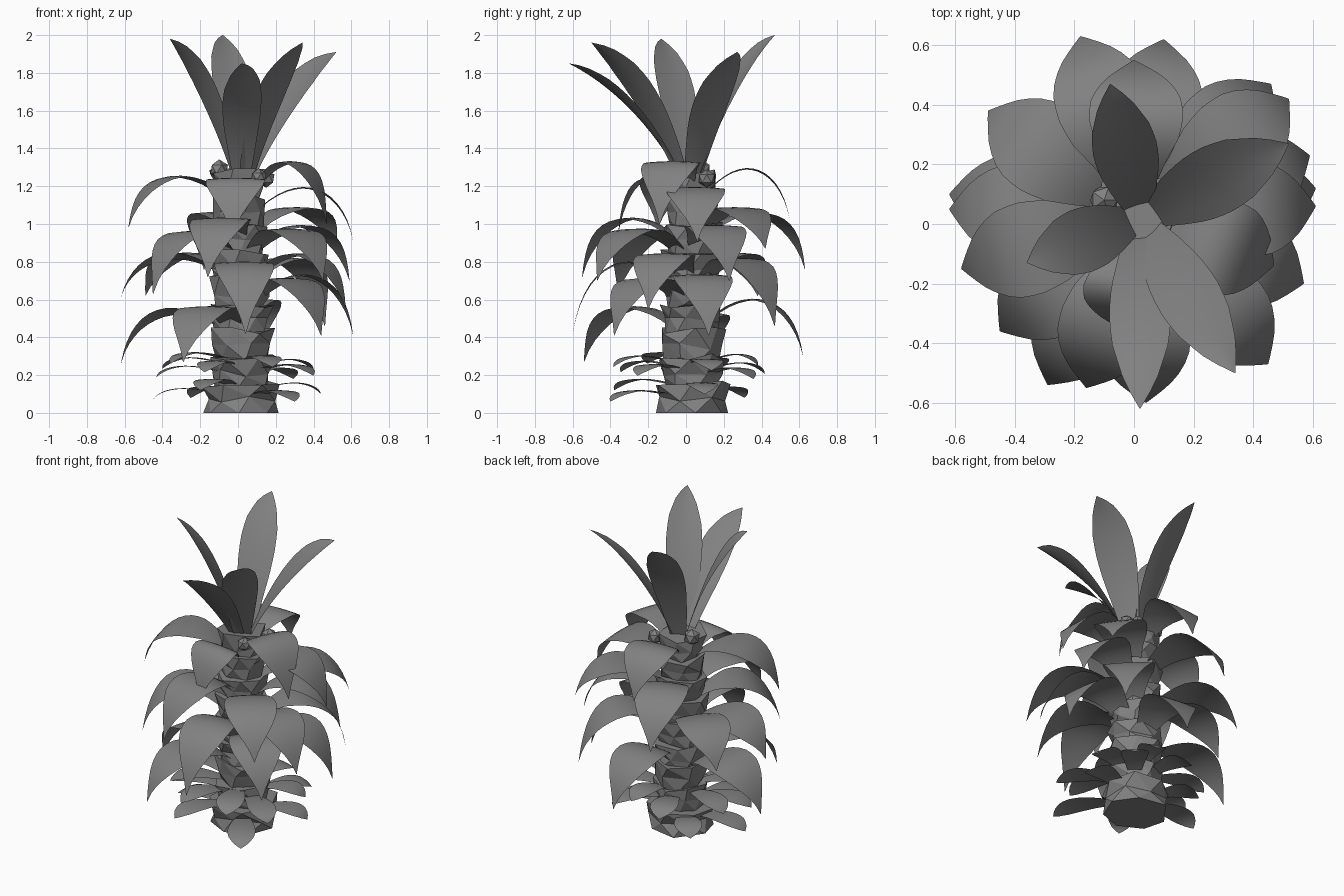
import bpy, bmesh, math, random
from mathutils import Vector

if "Cube" in bpy.data.objects:
    bpy.data.objects.remove(bpy.data.objects["Cube"])

random.seed(4)
grey = bpy.data.materials.new("dark_grey")
grey.diffuse_color = (0.22, 0.22, 0.22, 1)
grey.use_nodes = True
grey.node_tree.nodes["Principled BSDF"].inputs["Base Color"].default_value = grey.diffuse_color


def finish(name, bm, smooth):
    me = bpy.data.meshes.new(name)
    bm.to_mesh(me)
    bm.free()
    for p in me.polygons:
        p.use_smooth = smooth
    me.materials.append(grey)
    ob = bpy.data.objects.new(name, me)
    bpy.context.collection.objects.link(ob)
    return ob


def lerp_profile(profile, t):
    for (a, va), (b, vb) in zip(profile, profile[1:]):
        if t <= b:
            return va + (vb - va) * (t - a) / (b - a)
    return profile[-1][1]


# Leaf blade swept along a bezier, outline given by a width profile
def leaf(name, pts, width, profile, cup=0.0, roll=0.0, n=14):
    p0, p1, p2, p3 = [Vector(p) for p in pts]
    out = p3 - p0
    side = Vector((-out.y, out.x, 0)).normalized() + Vector((0, 0, roll))
    bm = bmesh.new()
    rows = []
    for i in range(n + 1):
        t = i / n
        s = 1 - t
        c = p0 * s**3 + p1 * 3 * s * s * t + p2 * 3 * s * t * t + p3 * t**3
        w = max(lerp_profile(profile, t), 0.01) * width / 2
        rows.append([bm.verts.new(c + side * w * k + Vector((0, 0, cup * w * k * k)))
                     for k in (-1, -0.5, 0, 0.5, 1)])
    for a, b in zip(rows, rows[1:]):
        for j in range(4):
            bm.faces.new((a[j], a[j + 1], b[j + 1], b[j]))
    return finish(name, bm, True)


CX, CY = 0.02, 0.03
DROOP = [(0, .35), (.15, .6), (.3, .9), (.45, 1), (.6, .93), (.75, .64), (.9, .22), (1, 0)]
BLADE = [(0, .45), (.2, .7), (.4, .93), (.55, 1), (.7, .92), (.85, .6), (.95, .25), (1, 0)]


def drooping(name, tip, peak, width, base_r=0.1, rise=0.1, roll=0.0, profile=DROOP):
    x, y, z = tip
    d = Vector((x - CX, y - CY, 0))
    R = d.length
    d.normalize()
    at = lambda r, h: Vector((CX, CY, h)) + d * r
    leaf(name, [at(base_r, peak - rise), at(base_r + .42 * (R - base_r), peak + rise * .9),
                at(R * .9, peak + .02), Vector(tip)], width, profile, -0.05, roll)


# Trunk: stacked, overlapping faceted husks, each flaring at its rim
N = 7
for i in range(9):
    z0 = .14 * i
    r = .205 if i == 0 else .18 - .032 * z0
    spin = random.random()
    bm = bmesh.new()
    rings = []
    for h, k in ((0, .98 if i == 0 else .84), (.07, .92), (.155, 1.03)):
        ring = []
        for j in range(N):
            a = math.tau * (j + spin + h * 4 + random.uniform(-.15, .15)) / N
            rr = r * k * random.uniform(.92, 1.06)
            dz = 0 if i == 0 and h == 0 else random.uniform(-.02, .02)
            ring.append(bm.verts.new((CX * (1 - z0 * .7) + rr * math.cos(a),
                                      CY + rr * math.sin(a), z0 + h + dz)))
        rings.append(ring)
    for lo, hi in zip(rings, rings[1:]):
        for j in range(N):
            k = (j + 1) % N
            bm.faces.new((lo[j], lo[k], hi[j]))
            bm.faces.new((lo[k], hi[k], hi[j]))
    bm.faces.new(rings[0][::-1])
    bm.faces.new(rings[-1])
    finish("trunk_husk", bm, False)

# Small round fruits under the crown
for x, y, z, r in [(-.1, .08, 1.29, .052), (.15, .11, 1.24, .048), (.11, -.09, 1.25, .045)]:
    bm = bmesh.new()
    bmesh.ops.create_icosphere(bm, subdivisions=1, radius=r)
    bmesh.ops.translate(bm, verts=bm.verts, vec=(x, y, z))
    finish("fruit", bm, False)

# Upright crown leaves, slightly rolled to one side
for x, y, z, w in [(-.08, .47, 2.0, .22), (.52, .27, 1.91, .24), (-.36, -.13, 1.98, .22),
                   (.34, -.5, 1.96, .22), (.02, -.62, 1.85, .21)]:
    b = Vector((x * .08 + .02, y * .08 + .02, 1.25))
    tip = Vector((x, y, z))
    d = tip - b
    leaf("crown_leaf", [b, b + Vector((d.x * .2, d.y * .2, d.z * .38)),
                        b + Vector((d.x * .55, d.y * .55, d.z * .82)), tip], w, BLADE, 0.15, 0.3)

# Drooping leaves up the trunk: tip position, peak height
for x, y, z, peak in [
        (-.58, -.15, .98, 1.25), (.47, -.14, 1.0, 1.33), (-.03, -.36, .94, 1.24), (0, .55, 1.02, 1.29),
        (.61, .06, .91, 1.19), (-.16, -.55, .72, 1.03), (.52, .42, .87, 1.08), (-.45, -.36, .63, .96),
        (-.18, .63, .76, 1.06), (.45, -.47, .7, .97), (.57, -.2, .55, .84), (.59, .23, .7, .99),
        (-.62, .05, .61, .83), (.04, -.6, .42, .8), (.1, .62, .3, .6), (.46, .47, .46, .82),
        (.44, -.38, .41, .71), (-.29, -.54, .27, .56), (.61, .12, .41, .73), (-.62, .1, .26, .54),
        (-.49, .38, .62, .84)]:
    drooping("drooping_leaf", (x, y, z), peak, .32, roll=.12 if x < -.6 else 0)

# Short flat leaves around the foot: a few low ones and a fuller whorl above
foot = [(.3, -.4, .06), (-.45, .02, .07), (.44, .1, .1), (-.25, .31, .08), (-.2, -.38, .12)]
for i in range(10):
    a = .9 + i * 2.4
    R = random.uniform(.39, .47)
    foot.append((CX * .5 + R * math.cos(a), R * math.sin(a), .18 + .009 * i))
for tip in foot:
    drooping("foot_leaf", tip, tip[2] + .055, .17, .13, .02, profile=BLADE)
